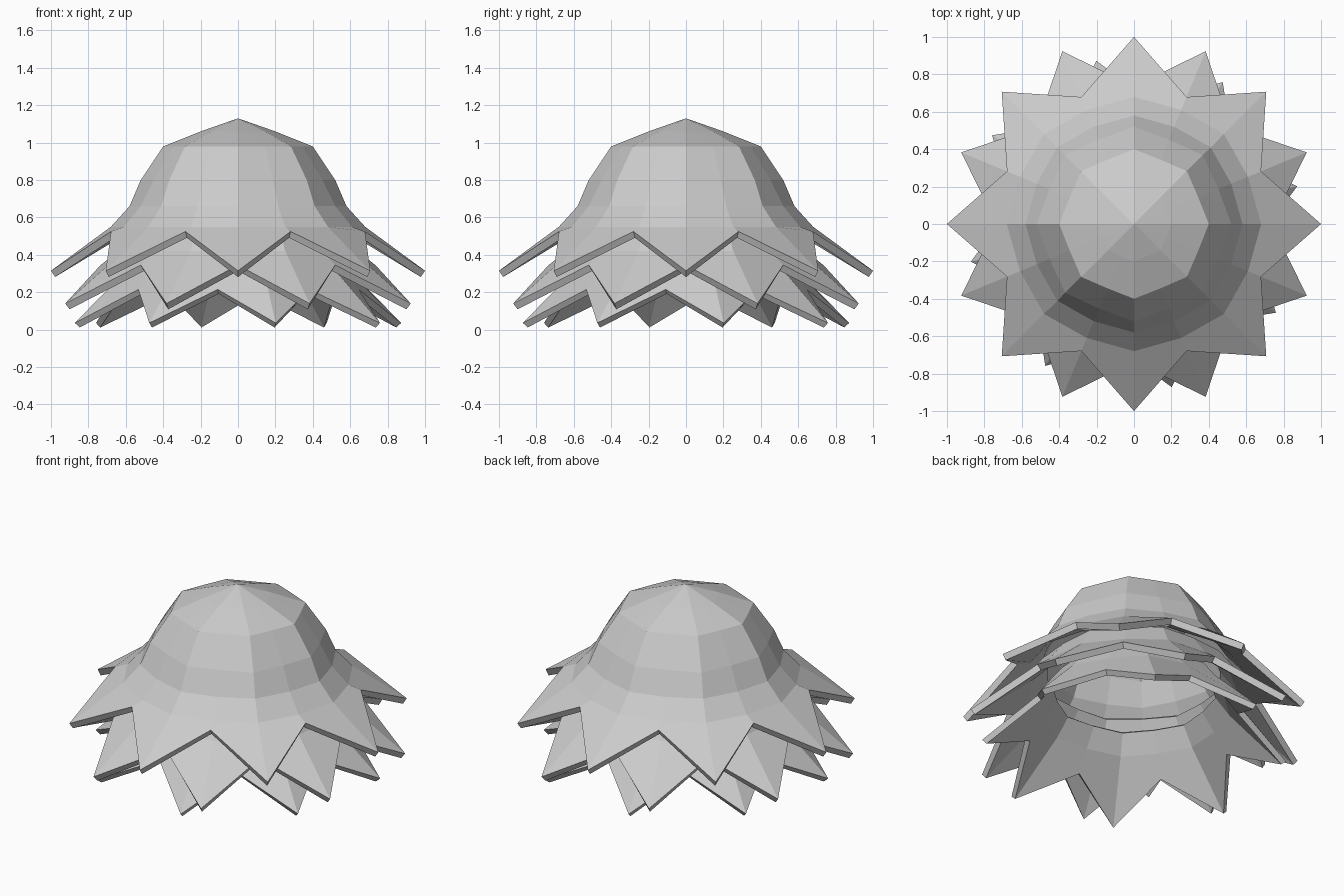
import bpy, bmesh, math

if "Cube" in bpy.data.objects:
    bpy.data.objects.remove(bpy.data.objects["Cube"])

N = 8  # points per layer


def leaf_layer(name, rot, dome, valley, tip, thick, apex=None):
    """Octagonal rings flaring into a star-shaped skirt; apex closes the top."""
    bm = bmesh.new()
    flat = math.cos(math.pi / N)
    # each ring: (radius, z) on the ridges and (radius, z) between them
    rings = [((r, z), (r * f, z)) for r, z, f in dome]
    rings.append((tip, valley))
    loops = []
    for ring in rings:
        loop = []
        for i in range(2 * N):
            r, z = ring[i % 2]
            a = math.radians(rot) + i * math.pi / N
            loop.append(bm.verts.new((r * math.cos(a), r * math.sin(a), z)))
        loops.append(loop)
    top = bm.verts.new((0, 0, apex)) if apex else None
    for i in range(2 * N):
        j = (i + 1) % (2 * N)
        if top:
            bm.faces.new((top, loops[0][i], loops[0][j]))
        for a, b in zip(loops, loops[1:]):
            bm.faces.new((a[i], b[i], b[j], a[j]))
    me = bpy.data.meshes.new(name)
    bm.to_mesh(me)
    bm.free()
    ob = bpy.data.objects.new(name, me)
    bpy.context.collection.objects.link(ob)
    mod = ob.modifiers.new("thickness", 'SOLIDIFY')
    mod.thickness = thick
    mod.offset = -1
    return ob


# top layer with the closed dome
leaf_layer("upper_leaf_layer", 0,
           [(0.20, 1.06, 0.93), (0.40, 0.98, 0.93), (0.52, 0.80, 0.94),
            (0.58, 0.66, 0.97), (0.68, 0.55, 0.97)],
           (0.735, 0.525), (1.0, 0.315), 0.04, apex=1.13)
# middle open skirt, turned half a step
leaf_layer("middle_leaf_layer", 22.5,
           [(0.56, 0.56, 0.96), (0.66, 0.42, 0.97)],
           (0.735, 0.345), (1.0, 0.14), 0.04)
# lower open skirt, slightly smaller
leaf_layer("lower_leaf_layer", 13,
           [(0.51, 0.45, 0.96), (0.59, 0.34, 0.97)],
           (0.655, 0.215), (0.895, 0.036), 0.036)
